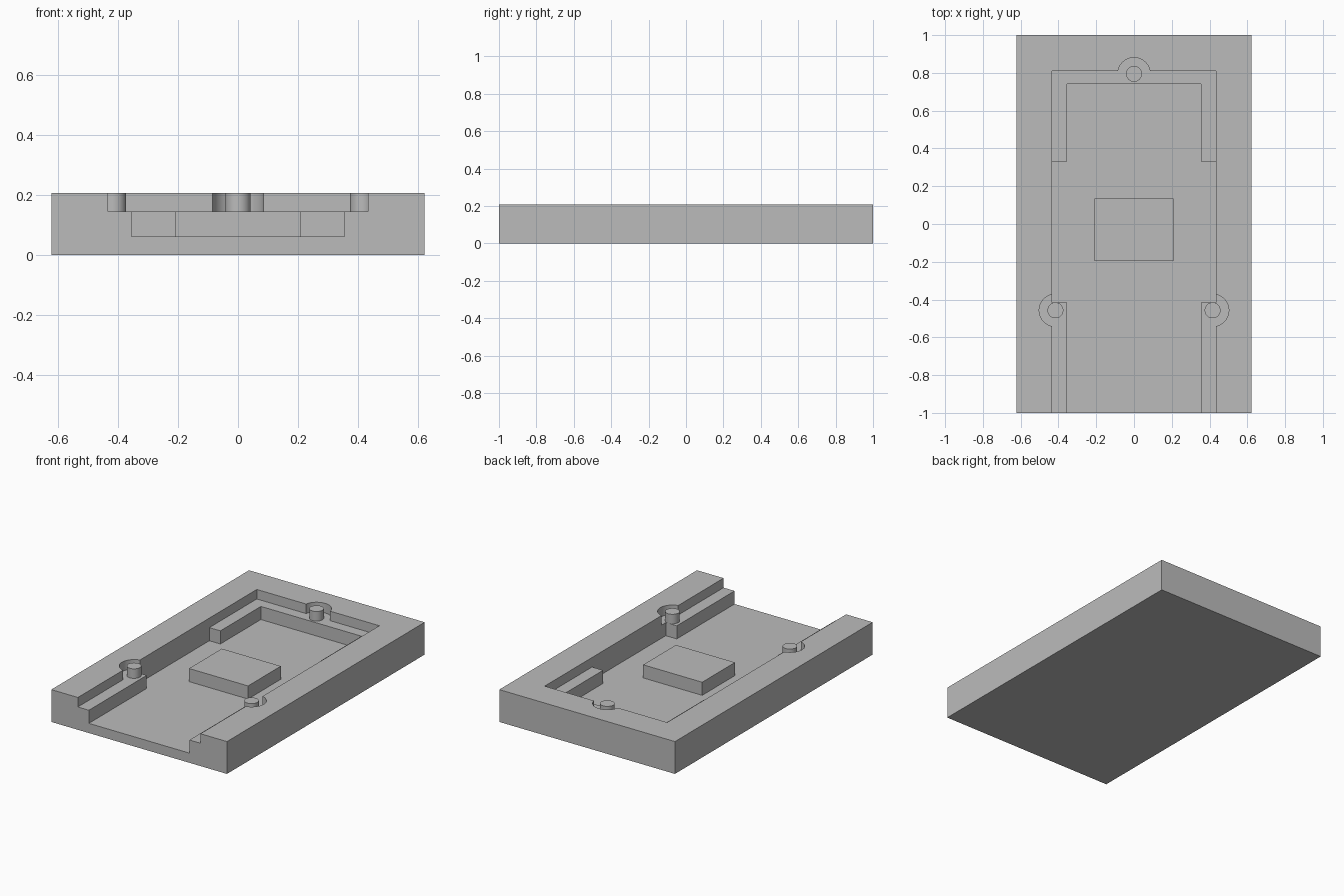
import bpy
import math

default = bpy.data.objects.get("Cube")
if default:
    bpy.data.objects.remove(default, do_unlink=True)

# Main dimensions
HALF_W, TOP, LEDGE, FLOOR = 0.622, 0.207, 0.146, 0.062
OUTER, INNER = 0.434, 0.356
OVER = 0.1
PINS = {"back": (0, 0.795), "left": (0.416, -0.457), "right": (-0.416, -0.457)}

grey = bpy.data.materials.new("plain grey")
grey.use_nodes = True
grey.diffuse_color = (0.5, 0.5, 0.5, 1)
grey.node_tree.nodes["Principled BSDF"].inputs["Base Color"].default_value = grey.diffuse_color


def box(name, half_x, y0, y1, z0, z1):
    bpy.ops.mesh.primitive_cube_add(size=1, location=(0, (y0 + y1) / 2, (z0 + z1) / 2))
    ob = bpy.context.object
    ob.name = name
    ob.scale = (2 * half_x, y1 - y0, z1 - z0)
    bpy.ops.object.transform_apply(location=True, rotation=False, scale=True)
    ob.data.materials.append(grey)
    return ob


def cylinder(name, centre, radius, z0, z1):
    bpy.ops.mesh.primitive_cylinder_add(vertices=48, radius=radius, depth=z1 - z0,
                                        location=(*centre, (z0 + z1) / 2))
    ob = bpy.context.object
    ob.name = name
    ob.data.materials.append(grey)
    return ob


def carve(target, cutter):
    cutter.hide_render = True
    mod = target.modifiers.new("carve", "BOOLEAN")
    mod.operation, mod.solver, mod.object = "DIFFERENCE", "EXACT", cutter
    bpy.ops.object.select_all(action="DESELECT")
    bpy.context.view_layer.objects.active = target
    target.select_set(True)
    bpy.ops.object.modifier_apply(modifier=mod.name)
    bpy.data.objects.remove(cutter, do_unlink=True)


def smooth(ob):
    bpy.ops.object.select_all(action="DESELECT")
    bpy.context.view_layer.objects.active = ob
    ob.select_set(True)
    bpy.ops.object.shade_smooth_by_angle(angle=math.radians(30))


# Tray with a stepped pocket, open at the front
tray = box("tray", HALF_W, -1, 1, 0, TOP)
carve(tray, box("ledge_cutter", OUTER, -1 - OVER, 0.81, LEDGE, TOP + OVER))
carve(tray, box("floor_cutter", INNER, -1 - OVER, 0.74, FLOOR, TOP + OVER))
carve(tray, box("side_gap_cutter", OUTER, -0.415, 0.33, FLOOR, TOP + OVER))

# Round clearance around each pin
for side, centre in PINS.items():
    carve(tray, cylinder("clearance_cutter", centre, 0.086, LEDGE, TOP + OVER))
smooth(tray)

# Locating pins standing on the ledge
for side, centre in PINS.items():
    smooth(cylinder(side + "_pin", centre, 0.042, LEDGE, TOP))

# Raised support block on the floor
box("support_block", 0.209, -0.197, 0.135, FLOOR, LEDGE)
